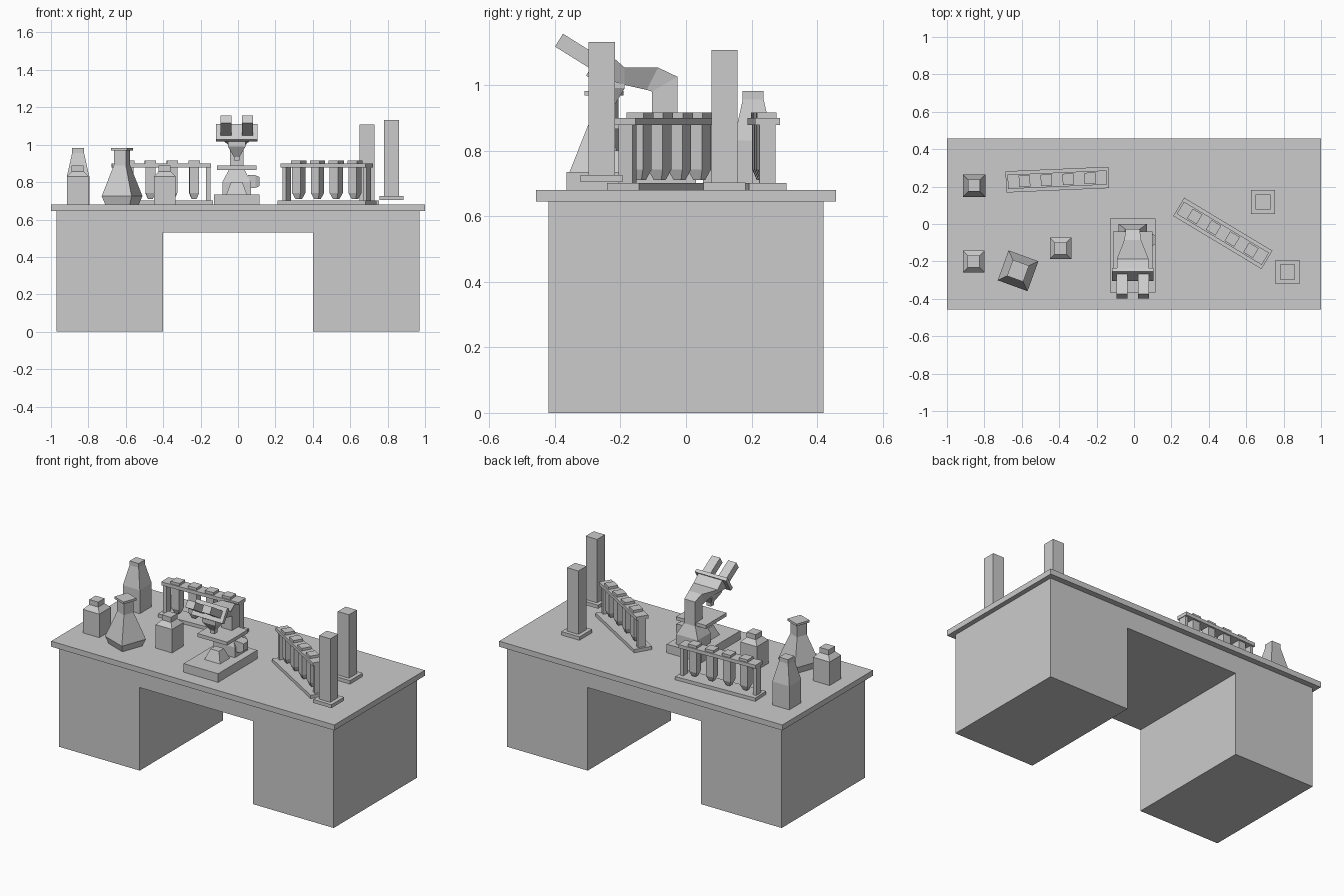
import bpy, bmesh
from math import radians
from mathutils import Matrix, Vector

cube = bpy.data.objects.get("Cube")
if cube:
    bpy.data.objects.remove(cube)

grey = bpy.data.materials.new("plain_grey")
grey.use_nodes = True
grey.diffuse_color = (0.6, 0.6, 0.6, 1)
grey.node_tree.nodes["Principled BSDF"].inputs["Base Color"].default_value = (0.6, 0.6, 0.6, 1)


def loft(name, rings, place=Matrix.Identity(4)):
    """Flat-faced skin through rings of four points, capped at both ends."""
    bm = bmesh.new()
    rows = [[bm.verts.new(p) for p in ring] for ring in rings]
    for a, b in zip(rows, rows[1:]):
        for i in range(4):
            j = (i + 1) % 4
            bm.faces.new((a[i], a[j], b[j], b[i]))
    bm.faces.new(rows[0])
    bm.faces.new(rows[-1])
    bmesh.ops.recalc_face_normals(bm, faces=bm.faces)
    bm.transform(place)
    mesh = bpy.data.meshes.new(name)
    bm.to_mesh(mesh)
    bm.free()
    mesh.materials.append(grey)
    ob = bpy.data.objects.new(name, mesh)
    bpy.context.collection.objects.link(ob)
    return ob


def rect(x0, x1, y0, y1, z):
    return [(x0, y0, z), (x1, y0, z), (x1, y1, z), (x0, y1, z)]


def box(name, x0, x1, y0, y1, z0, z1, place=Matrix.Identity(4)):
    return loft(name, [rect(x0, x1, y0, y1, z) for z in (z0, z1)], place)


def turned(name, profile, place):
    """Square vessel from (half width, height) pairs."""
    return loft(name, [rect(-r, r, -r, r, z) for r, z in profile], place)


def spot(x, y, z=0.68, angle=0):
    return Matrix.Translation((x, y, z)) @ Matrix.Rotation(radians(angle), 4, 'Z')


# Desk
box("desk_top", -1, 1, -0.457, 0.457, 0.645, 0.68)
box("desk_bridge", -0.4, 0.4, -0.42, 0.42, 0.53, 0.645)
box("right_pedestal", -0.97, -0.4, -0.42, 0.42, 0, 0.645)
box("left_pedestal", 0.4, 0.97, -0.42, 0.42, 0, 0.645)

# Bottles and flask
tall = [(0.06, 0), (0.06, 0.15), (0.032, 0.275), (0.032, 0.302)]
short = [(0.058, 0), (0.058, 0.15), (0.032, 0.178)]
turned("tall_bottle", tall, spot(-0.855, 0.205))
for name, x, y in (("corner", -0.857, -0.2), ("middle", -0.392, -0.13)):
    turned(name + "_short_bottle", short, spot(x, y))
    turned(name + "_short_bottle_cap", [(0.032, 0.178), (0.032, 0.21)], spot(x, y))
flask = spot(-0.62, -0.25, angle=-20)
turned("flask", [(0.07, 0), (0.085, 0.045), (0.034, 0.21), (0.034, 0.29)], flask)
turned("flask_rim", [(0.046, 0.288), (0.046, 0.302)], flask)

# Test tube racks
for name, place in (("back", spot(-0.41, 0.237, angle=2.5)),
                    ("left", spot(0.475, -0.05, angle=-31))):
    box(name + "_rack_base", -0.275, 0.275, -0.057, 0.057, 0, 0.021, place)
    box(name + "_rack_shelf", -0.265, 0.265, -0.038, 0.038, 0.198, 0.22, place)
    for side in (-1, 1):
        box(name + "_rack_post", side * 0.25 - 0.011, side * 0.25 + 0.011,
            -0.025, 0.025, 0.021, 0.198, place)
    for i in range(4):
        at = place @ Matrix.Translation(((i - 1.5) * 0.117, 0, 0))
        turned(name + "_test_tube", [(0.013, 0.03), (0.026, 0.062), (0.026, 0.22)], at)
        turned(name + "_tube_cap", [(0.03, 0.22), (0.03, 0.236)], at)

# Measuring cylinders
for name, place in (("front", spot(0.82, -0.257, 0.704)), ("back", spot(0.69, 0.117))):
    turned(name + "_cylinder_foot", [(0.064, 0), (0.064, 0.022)], place)
    turned(name + "_cylinder", [(0.04, 0.022), (0.04, 0.427)], place)

# Microscope, built around its own centre line
mid = Matrix.Translation((-0.007, 0, 0))
box("microscope_base", -0.122, 0.122, -0.365, 0.03, 0.68, 0.735, mid)
loft("microscope_body", [rect(-0.076, 0.076, -0.13, 0, 0.735),
                         rect(-0.076, 0.076, -0.13, 0, 0.8),
                         rect(-0.04, 0.04, -0.104, -0.026, 0.87)], mid)
loft("microscope_lamp", [rect(-0.055, 0.055, -0.25, -0.15, 0.735),
                         rect(-0.03, 0.03, -0.225, -0.175, 0.8)], mid)
box("microscope_stage", -0.105, 0.105, -0.25, -0.04, 0.866, 0.888, mid)
side_on = Matrix.Rotation(radians(90), 4, 'Y')
turned("focus_knob", [(0.034, 0.06), (0.034, 0.1), (0.024, 0.122)],
       mid @ Matrix.Translation((0, -0.085, 0.803)) @ side_on)


def section(low, high, w_low, w_high):
    """Cross-section of the arm between a lower and an upper (y, z) point."""
    return [(-w_low, *low), (w_low, *low), (w_high, *high), (-w_high, *high)]


loft("microscope_arm", [
    section((-0.104, 0.86), (-0.026, 0.86), 0.037, 0.037),
    section((-0.104, 0.98), (-0.026, 1.025), 0.037, 0.037),
    section((-0.12, 0.985), (-0.085, 1.053), 0.04, 0.045),
    section((-0.187, 1.0), (-0.187, 1.053), 0.045, 0.085),
    section((-0.285, 1.03), (-0.235, 1.095), 0.085, 0.085)], mid)
loft("microscope_objective", [rect(-0.015, 0.015, -0.25, -0.22, 0.915),
                              rect(-0.015, 0.015, -0.25, -0.22, 0.935),
                              rect(-0.047, 0.047, -0.285, -0.187, 0.99),
                              rect(-0.047, 0.047, -0.285, -0.187, 1.03)], mid)

# Tilted eyepiece plate and eyepieces; local z runs along the viewing axis
tilt = mid @ Matrix.Translation((0, -0.271, 1.064)) @ Matrix.Rotation(radians(58), 4, 'X')
box("eyepiece_plate", -0.11, 0.11, -0.048, 0.048, -0.012, 0.01, tilt)
for name, x in (("left", 0.057), ("right", -0.057)):
    box(name + "_eyepiece", x - 0.029, x + 0.029, -0.023, 0.023, 0, 0.137, tilt)
